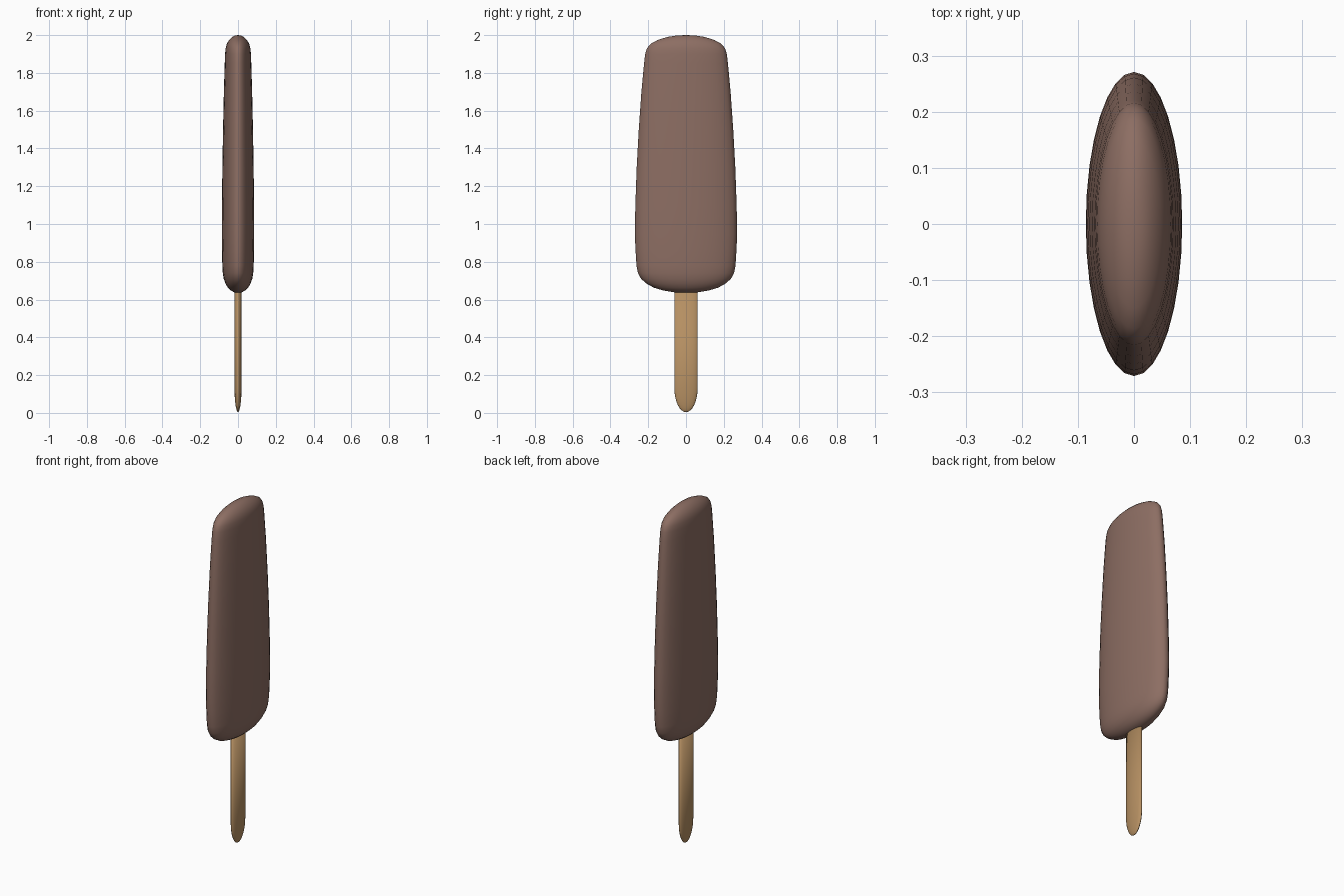
import bpy
import math

cube = bpy.data.objects.get("Cube")
if cube:
    bpy.data.objects.remove(cube, do_unlink=True)


def material(name, rgb):
    mat = bpy.data.materials.new(name)
    mat.use_nodes = True
    mat.diffuse_color = (*rgb, 1)
    bsdf = next(n for n in mat.node_tree.nodes if n.type == 'BSDF_PRINCIPLED')
    bsdf.inputs["Base Color"].default_value = (*rgb, 1)
    return mat


def oval_loft(name, profile, flatness, mat, segments=32):
    """Loft oval rings; profile is (half depth, height), closed by end poles."""
    verts = [(0, 0, profile[0][1])]
    for radius, z in profile[1:-1]:
        for i in range(segments):
            a = math.tau * i / segments
            verts.append((radius * flatness * math.cos(a), radius * math.sin(a), z))
    verts.append((0, 0, profile[-1][1]))
    last, rings = len(verts) - 1, len(profile) - 2
    faces = []
    for i in range(segments):
        j = (i + 1) % segments
        faces.append((0, 1 + j, 1 + i))
        for r in range(rings - 1):
            low, high = 1 + r * segments, 1 + (r + 1) * segments
            faces.append((low + i, low + j, high + j, high + i))
        top = 1 + (rings - 1) * segments
        faces.append((top + i, top + j, last))
    mesh = bpy.data.meshes.new(name)
    mesh.from_pydata(verts, [], faces)
    mesh.materials.append(mat)
    mesh.polygons.foreach_set("use_smooth", [True] * len(faces))
    obj = bpy.data.objects.new(name, mesh)
    bpy.context.collection.objects.link(obj)
    return obj


chocolate = material("milk chocolate", (0.266, 0.156, 0.125))
wood = material("pale wood", (0.462, 0.275, 0.122))

# Tapered ice cream bar with rounded ends
bar_profile = [
    (0, .635), (.06, .638), (.12, .648), (.17, .663), (.21, .685), (.238, .71),
    (.254, .74), (.262, .78), (.267, .86), (.271, .95), (.268, 1.1), (.261, 1.3),
    (.25, 1.5), (.236, 1.7), (.222, 1.85), (.216, 1.9), (.207, 1.93),
    (.187, 1.954), (.15, 1.974), (.1, 1.99), (.05, 1.998), (0, 2.0)]
oval_loft("ice_cream_bar", bar_profile, 0.317, chocolate)

# Flat wooden stick with a rounded lower tip, ending inside the bar
tip, width, bottom = 0.13, 0.062, 0.004
stick_profile = [(width * math.sin(a), bottom + tip * (1 - math.cos(a)))
                 for a in (math.pi / 2 * i / 8 for i in range(9))]
stick_profile += [(width, .72), (0, .72)]
oval_loft("stick", stick_profile, 0.3, wood)
